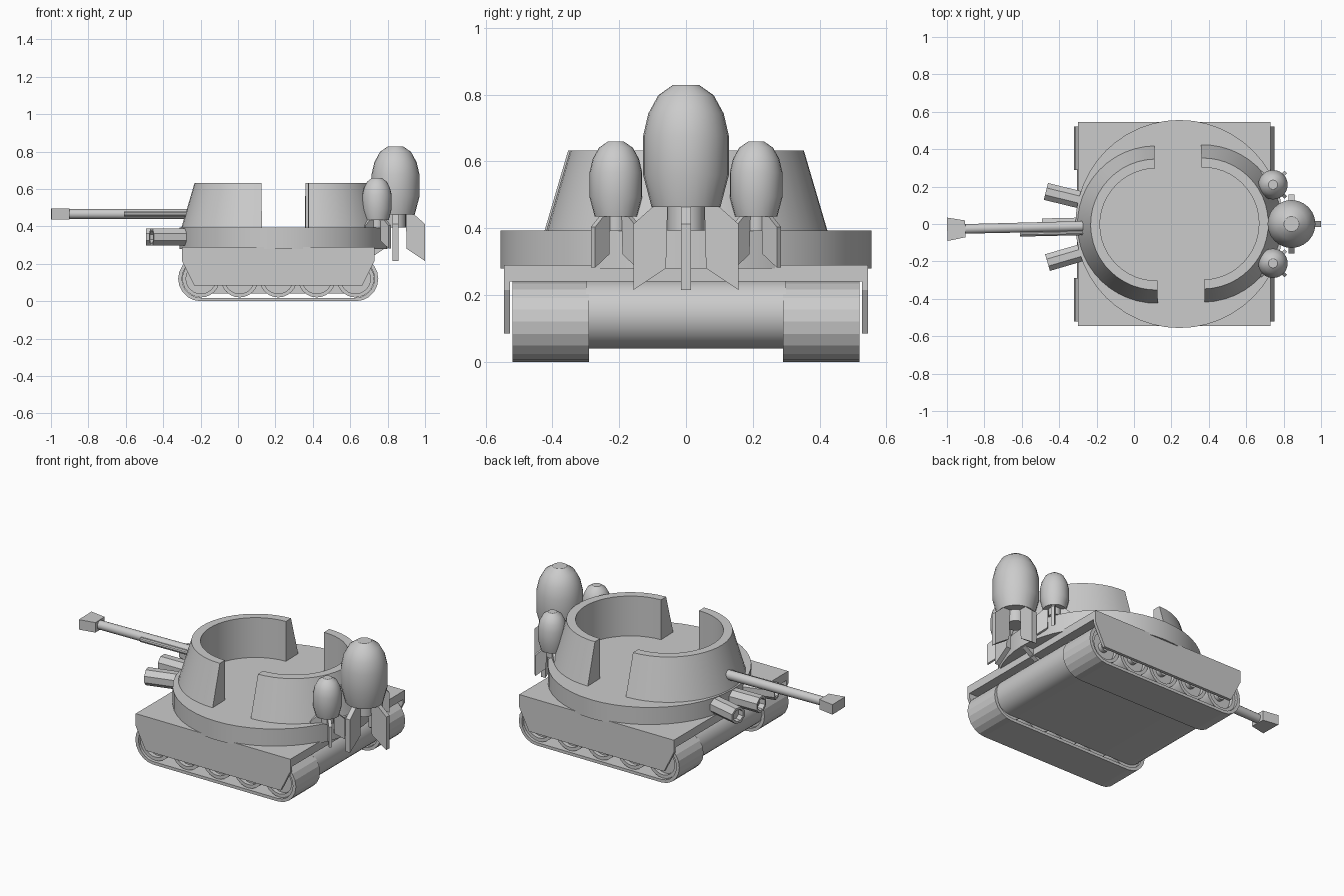
import bpy, bmesh
from math import sin, cos, pi, radians
from mathutils import Matrix, Vector

if "Cube" in bpy.data.objects:
    bpy.data.objects.remove(bpy.data.objects["Cube"])

CX = 0.243                                   # turret centre on the x axis
TURRET = Matrix.Translation((CX, 0, 0)) @ Matrix.Rotation(radians(1.3), 4, 'Z')


def finish(name, bm, matrix=None, smooth=None):
    bmesh.ops.remove_doubles(bm, verts=bm.verts, dist=1e-5)
    bmesh.ops.recalc_face_normals(bm, faces=bm.faces)
    mesh = bpy.data.meshes.new(name)
    bm.to_mesh(mesh)
    bm.free()
    ob = bpy.data.objects.new(name, mesh)
    bpy.context.collection.objects.link(ob)
    if matrix is not None:
        ob.matrix_world = matrix
    if smooth:
        bpy.ops.object.select_all(action='DESELECT')
        ob.select_set(True)
        bpy.context.view_layer.objects.active = ob
        bpy.ops.object.shade_smooth_by_angle(angle=radians(smooth))
    return ob


def prism(name, pts, y0, y1, matrix=None, smooth=None):
    """Extrude an x/z outline from y0 to y1."""
    bm = bmesh.new()
    face = bm.faces.new([bm.verts.new((x, y0, z)) for x, z in pts])
    out = bmesh.ops.extrude_face_region(bm, geom=[face])['geom']
    bmesh.ops.translate(bm, vec=(0, y1 - y0, 0),
                        verts=[v for v in out if isinstance(v, bmesh.types.BMVert)])
    return finish(name, bm, matrix, smooth)


def lathe(name, profile, sides, matrix=None, smooth=None):
    """Spin an r/z profile round z."""
    bm = bmesh.new()
    verts = [bm.verts.new((r, 0, z)) for r, z in profile]
    edges = [bm.edges.new(p) for p in zip(verts, verts[1:])]
    bmesh.ops.spin(bm, geom=verts + edges, cent=(0, 0, 0), axis=(0, 0, 1),
                   angle=2 * pi, steps=sides, use_merge=True)
    return finish(name, bm, matrix, smooth)


def stadium(x0, x1, z0, z1, n):
    r, zc = (z1 - z0) / 2, (z0 + z1) / 2
    right = [(x1 - r + r * cos(a), zc + r * sin(a)) for a in [-pi / 2 + pi * i / n for i in range(n + 1)]]
    left = [(x0 + r - r * cos(a), zc - r * sin(a)) for a in [-pi / 2 + pi * i / n for i in range(n + 1)]]
    return right + left


def ring_prism(name, outer, inner, y0, y1, smooth=None):
    """Closed belt between two matching outlines."""
    bm = bmesh.new()
    loops = [[bm.verts.new((x, y, z)) for x, z in pts]
             for pts, y in ((outer, y0), (outer, y1), (inner, y1), (inner, y0))]
    n = len(outer)
    for k in range(4):
        a, b = loops[k], loops[(k + 1) % 4]
        for i in range(n):
            j = (i + 1) % n
            bm.faces.new((a[i], a[j], b[j], b[i]))
    return finish(name, bm, None, smooth)


# hull between the tracks and the deck plate
prism("hull", stadium(-0.305, 0.735, 0.04, 0.245, 14), -0.30, 0.30, smooth=30)
prism("deck", [(-0.3, 0.24), (0.73, 0.24), (0.73, 0.29), (-0.3, 0.29)], -0.545, 0.545)

# tracks, wheels and side skirts
skirt = [(-0.3, 0.29), (-0.3, 0.215), (-0.235, 0.085), (0.665, 0.085), (0.73, 0.215), (0.73, 0.29)]
wheel = [(0, -0.1), (0.1, -0.1), (0.1, 0.1), (0.08, 0.1), (0.08, 0.075), (0.03, 0.075), (0.03, 0.1), (0, 0.1)]
for side, s in (("front", -1), ("rear", 1)):
    ring_prism(side + "_track", stadium(-0.32, 0.75, 0, 0.24, 10),
               stadium(-0.30, 0.73, 0.018, 0.222, 10), s * 0.29, s * 0.52)
    prism(side + "_skirt", skirt, s * 0.527, s * 0.545)
    for i in range(5):
        m = Matrix.Translation((-0.198 + i * 0.2065, s * 0.405, 0.12)) @ Matrix.Rotation(-s * pi / 2, 4, 'X')
        lathe(f"{side}_wheel_{i + 1}", wheel, 24, m, 30)

# turret ring
lathe("turret_ring", [(0, 0.28), (0.556, 0.28), (0.556, 0.393), (0, 0.393)], 48,
      Matrix.Translation((CX, 0, 0)), 30)

# two sloped half-round turret walls with a gap between them
section = [(0.30, 0.385), (0.423, 0.385), (0.35, 0.633), (0.30, 0.633)]
for name, start, off in (("left_wall", pi / 2, -0.125), ("right_wall", -pi / 2, 0.125)):
    bm = bmesh.new()
    rows = []
    for i in range(25):
        a = start + pi * i / 24
        rows.append([bm.verts.new((off + r * cos(a), r * sin(a), z)) for r, z in section])
    for a, b in zip(rows, rows[1:]):
        for k in range(4):
            m = (k + 1) % 4
            bm.faces.new((a[k], b[k], b[m], a[m]))
    bm.faces.new(rows[0])
    bm.faces.new(rows[-1])
    finish(name, bm, TURRET, 30)


def barrel(name, profile, sides, y, z, angle=0, smooth=None):
    """Lathe pointing towards -x from the turret centre."""
    m = (TURRET @ Matrix.Rotation(angle, 4, 'Z') @ Matrix.Translation((0, y, z))
         @ Matrix.Rotation(-pi / 2, 4, 'Y') @ Matrix.Rotation(pi / sides, 4, 'Z'))
    return lathe(name, profile, sides, m, smooth)


# main gun, its muzzle block and the side gun
barrel("gun_barrel", [(0, 0.47), (0.028, 0.47), (0.026, 1.16), (0, 1.16)], 16, 0, 0.466, 0, 30)
barrel("side_gun", [(0, 0.47), (0.014, 0.47), (0.014, 0.853), (0, 0.853)], 10, -0.034, 0.466, 0, 35)
bm = bmesh.new()
bmesh.ops.create_cube(bm, size=1)
for v in bm.verts:
    front = v.co.x < 0
    v.co = Vector((-1.242 if front else -1.145, v.co.y * (0.125 if front else 0.09), 0.466 + v.co.z * 0.06))
finish("muzzle_block", bm, TURRET)

# three short launch tubes fanned round the ring
tube = [(0, 0.45), (0.05, 0.45), (0.05, 0.735), (0.036, 0.735), (0.036, 0.70), (0, 0.70)]
for name, deg in (("rear_tube", -15), ("middle_tube", 0), ("front_tube", 15)):
    barrel(name, tube, 8, 0, 0.343, radians(deg))

# three finned rockets at the right end, sizes relative to their top
body = [(0, 0), (0.04, 0), (0.083, -0.03), (0.113, -0.085), (0.128, -0.15), (0.128, -0.27),
        (0.103, -0.365), (0.055, -0.365), (0.055, -0.435), (0, -0.435)]
fin = [(0.055, -0.36), (0.095, -0.36), (0.157, -0.415), (0.157, -0.613), (0.06, -0.548)]
for name, pos, scale, turn in (("large_rocket", (0.842, 0, 0.828), 1, 0),
                               ("front_rocket", (0.743, -0.21, 0.659), 0.615, 45),
                               ("rear_rocket", (0.743, 0.21, 0.659), 0.615, 45)):
    base = Matrix.Translation(pos) @ Matrix.Scale(scale, 4)
    lathe(name + "_body", body, 24, base, 28)
    for i in range(4):
        prism(f"{name}_fin_{i + 1}", fin, -0.015, 0.015,
              base @ Matrix.Rotation(radians(turn + 90 * i), 4, 'Z'))
